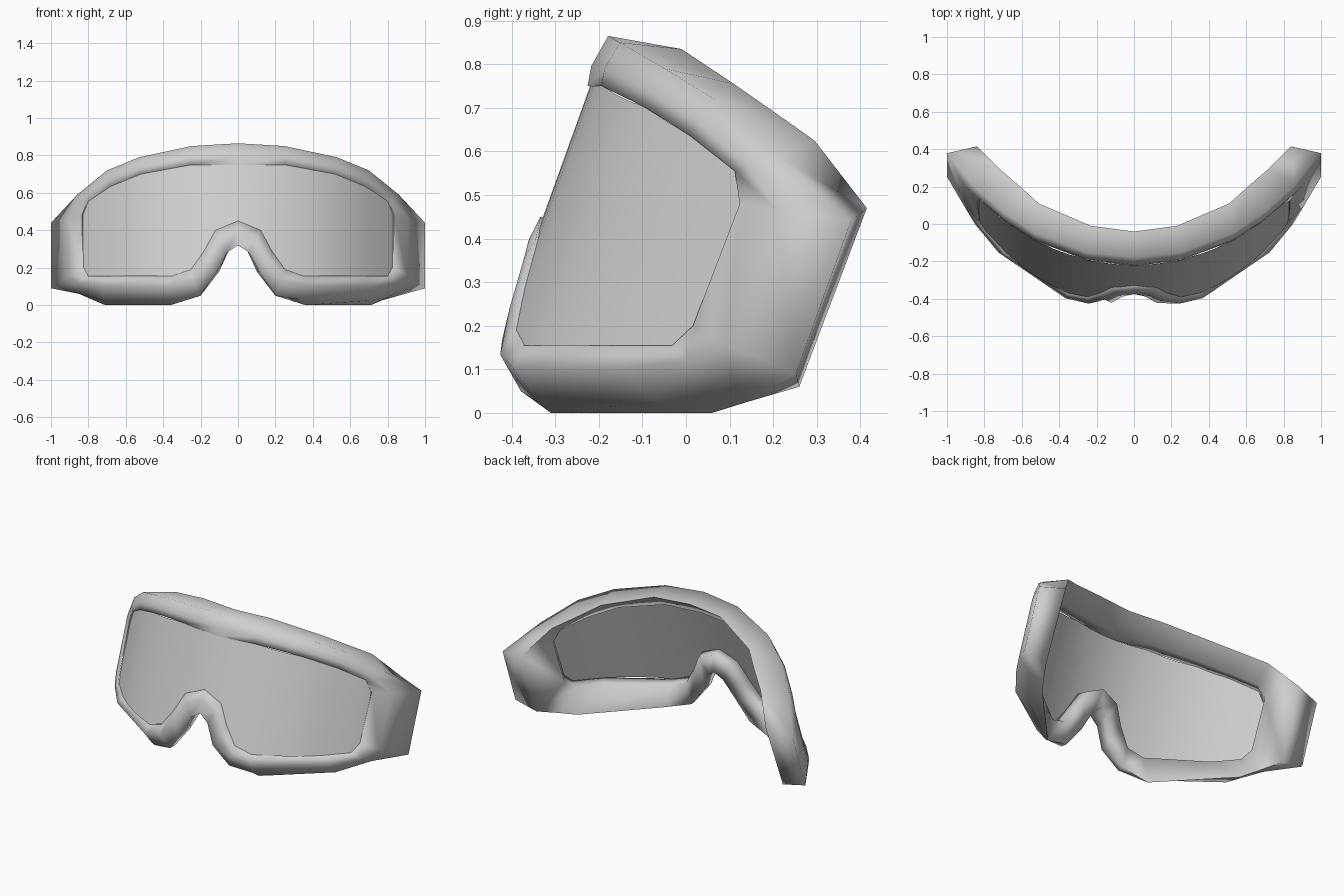
import bpy, math
from mathutils import Vector

cube = bpy.data.objects.get("Cube")
if cube:
    bpy.data.objects.remove(cube, do_unlink=True)


def material(name, value):
    mat = bpy.data.materials.new(name)
    mat.use_nodes = True
    colour = (value, value, value, 1)
    mat.diffuse_color = colour
    mat.node_tree.nodes["Principled BSDF"].inputs["Base Color"].default_value = colour
    return mat


def wrap(x, z, offset=0.0):
    """Point on the curved, leaning face shield, pushed back along its normal."""
    normal = Vector((-x - 0.84 * x ** 3, 1, 0)).normalized()
    y = 0.5 * x ** 2 + 0.21 * x ** 4 - 0.49 + 0.36 * z
    return Vector((x, y, z)) + normal * offset


def add_mesh(name, verts, faces, mat, angle):
    mesh = bpy.data.meshes.new(name)
    mesh.from_pydata(verts, [], faces)
    obj = bpy.data.objects.new(name, mesh)
    bpy.context.collection.objects.link(obj)
    mesh.materials.append(mat)
    bpy.ops.object.select_all(action='DESELECT')
    obj.select_set(True)
    bpy.context.view_layer.objects.active = obj
    bpy.ops.object.mode_set(mode='EDIT')
    bpy.ops.mesh.select_all(action='SELECT')
    bpy.ops.mesh.normals_make_consistent(inside=False)
    bpy.ops.object.mode_set(mode='OBJECT')
    bpy.ops.object.shade_smooth_by_angle(angle=math.radians(angle))


grey = material("light grey", 0.62)

# Half outline: opening (x, z), outer rim (x, z), back edge (x, y, z)
upper = [
    ((0, .75), (0, .865), (0, -.04, .84)),
    ((.25, .75), (.25, .85), (.23, -.01, .835)),
    ((.52, .70), (.53, .79), (.51, .11, .755)),
    ((.68, .635), (.70, .72), (.62, .21, .685)),
    ((.80, .555), (.86, .59), (.72, .295, .625)),
    ((.83, .48), (1, .44), (.84, .415, .47)),
]
lower = [
    ((.825, .20), (1, .09), (.85, .26, .06)),
    ((.80, .155), (.90, .06), (.77, .14, .025)),
    ((.68, .155), (.77, .025), (.71, .06, 0)),
    ((.35, .155), (.38, .025), (.36, -.31, 0)),
    ((.25, .19), (.22, .05), (.20, -.34, .05)),
    ((.18, .29), (.12, .17), (.10, -.33, .18)),
    ((.12, .40), (.06, .28), (.05, -.29, .29)),
    ((0, .45), (0, .32), (0, -.27, .33)),
]


def section(station, side):
    """Rim cross-section from the lens lip around to the inner back."""
    (ax, az), (ox, oz), back = station
    rim = .07 if oz < .08 else 0
    inner = -.05 if az > .6 else .08
    steps = [(0, -.006), (.4, -.014), (1, rim), (inner, .07)]
    points = [wrap(ax + (ox - ax) * t, az + (oz - az) * t, d) for t, d in steps]
    points.insert(3, Vector(back))
    return [(p.x * side, p.y, p.z) for p in points]


# Padded frame: a closed loop of sections
half = upper + lower
loop = [section(s, 1) for s in half] + [section(s, -1) for s in half[-2:0:-1]]
count, ring = len(loop), len(loop[0])
faces = []
for i in range(count):
    for j in range(ring):
        a, b = i * ring, (i + 1) % count * ring
        k = (j + 1) % ring
        faces.append((a + j, a + k, b + k, b + j))
add_mesh("frame", [p for s in loop for p in s], faces, grey, 95)


def height(chain, x):
    """Height of an opening edge at a given x."""
    pairs = sorted(s[0] for s in chain)
    for (x0, z0), (x1, z1) in zip(pairs, pairs[1:]):
        if x0 <= x <= x1:
            return z0 + (z1 - z0) * (x - x0) / (x1 - x0)
    return pairs[-1][1]


# Curved lens: upright strips between the two opening edges
half_x = sorted({s[0][0] for s in half} | {.06, .43, .6})
columns = [-x for x in half_x[:0:-1]] + half_x
verts = []
for x in columns:
    for chain in (upper, lower):
        p = wrap(abs(x), height(chain, abs(x)))
        verts.append((math.copysign(p.x, x), p.y, p.z))
faces = [(2 * i, 2 * i + 1, 2 * i + 3, 2 * i + 2) for i in range(len(columns) - 1)]
add_mesh("lens", verts, faces, grey, 40)
